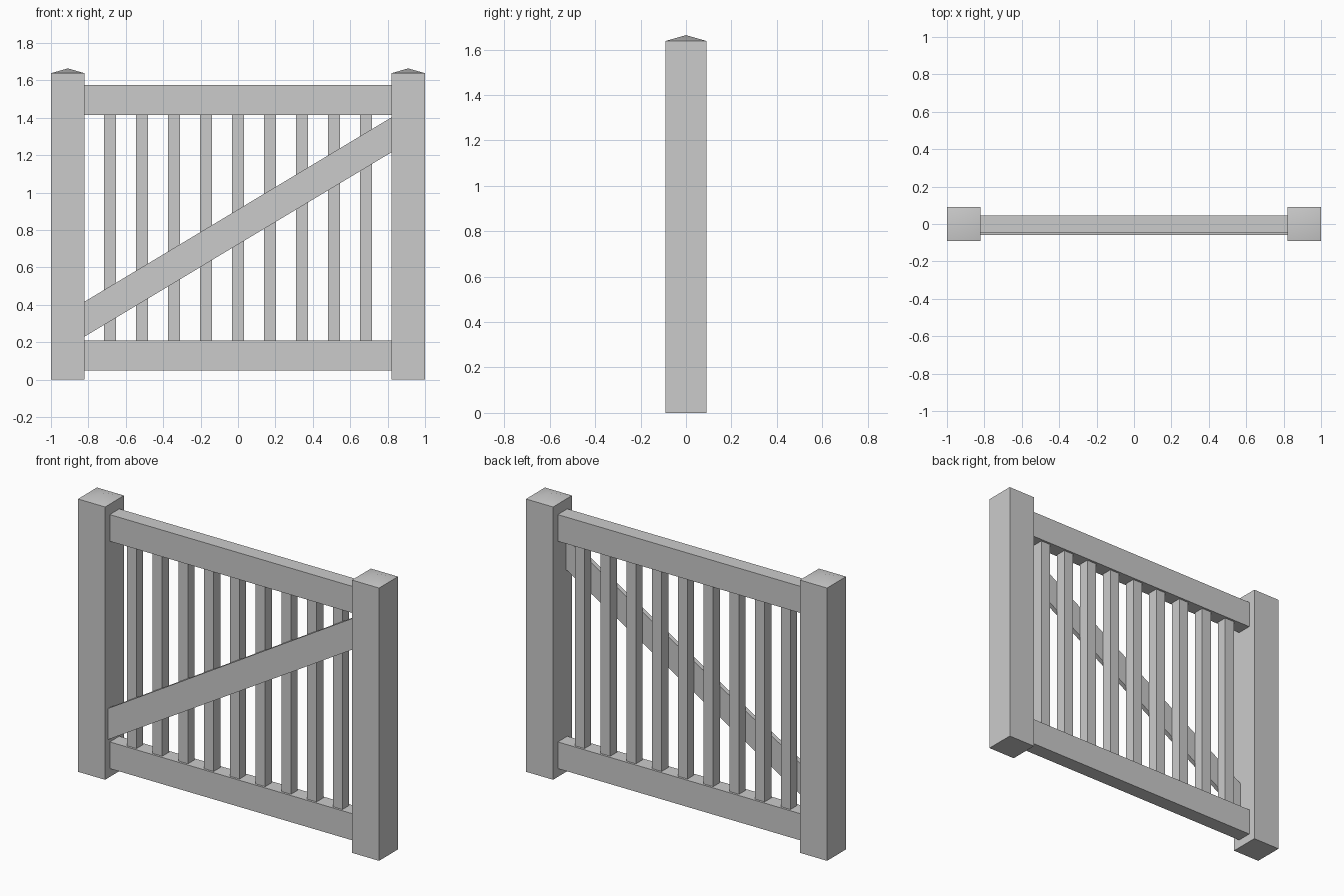
import bpy
import math

if "Cube" in bpy.data.objects:
    bpy.data.objects.remove(bpy.data.objects["Cube"])


def mesh_object(name, verts, faces):
    mesh = bpy.data.meshes.new(name)
    mesh.from_pydata(verts, [], faces)
    obj = bpy.data.objects.new(name, mesh)
    bpy.context.collection.objects.link(obj)
    return obj


def prism(name, profile, y0, y1):
    """Extrude an x-z outline (counter-clockwise seen from the front) along y."""
    n = len(profile)
    verts = [(x, y, z) for y in (y0, y1) for x, z in profile]
    faces = [tuple(range(n)), tuple(reversed(range(n, 2 * n)))]
    faces += [(i, i + n, (i + 1) % n + n, (i + 1) % n) for i in range(n)]
    return mesh_object(name, verts, faces)


def box(name, x0, x1, y0, y1, z0, z1):
    return prism(name, [(x0, z0), (x1, z0), (x1, z1), (x0, z1)], y0, y1)


INNER = 0.82        # inner face of the posts
HALF = 0.09         # half post width
POST_TOP, PEAK = 1.638, 1.664
RAIL_LOW, RAIL_HIGH = 0.21, 1.415

# Posts with shallow pyramid tops
for side, label in ((-1, "left"), (1, "right")):
    cx = side * (INNER + HALF)
    corners = [(cx - HALF, -HALF), (cx + HALF, -HALF), (cx + HALF, HALF), (cx - HALF, HALF)]
    verts = [(x, y, z) for z in (0, POST_TOP) for x, y in corners] + [(cx, 0, PEAK)]
    faces = [(3, 2, 1, 0)]
    for i in range(4):
        j = (i + 1) % 4
        faces += [(i, j, j + 4, i + 4), (i + 4, j + 4, 8)]
    post = mesh_object(label + "_post", verts, faces)
    bpy.ops.object.select_all(action='DESELECT')
    post.select_set(True)
    bpy.context.view_layer.objects.active = post
    bpy.ops.object.shade_smooth_by_angle(angle=math.radians(30))

# Horizontal rails
box("bottom_rail", -INNER, INNER, -0.045, 0.045, 0.05, RAIL_LOW)
box("top_rail", -INNER, INNER, -0.045, 0.045, RAIL_HIGH, 1.575)

# Vertical slats between the rails
for i in range(9):
    x = (i - 4) * 0.171
    box(f"slat_{i + 1}", x - 0.032, x + 0.032, -0.032, 0.032, RAIL_LOW, RAIL_HIGH)

# Diagonal brace on the front, cut vertically at the posts
prism("diagonal_brace",
      [(-INNER, 0.23), (INNER, 1.215), (INNER, 1.402), (-INNER, 0.417)],
      -0.06, -0.033)
